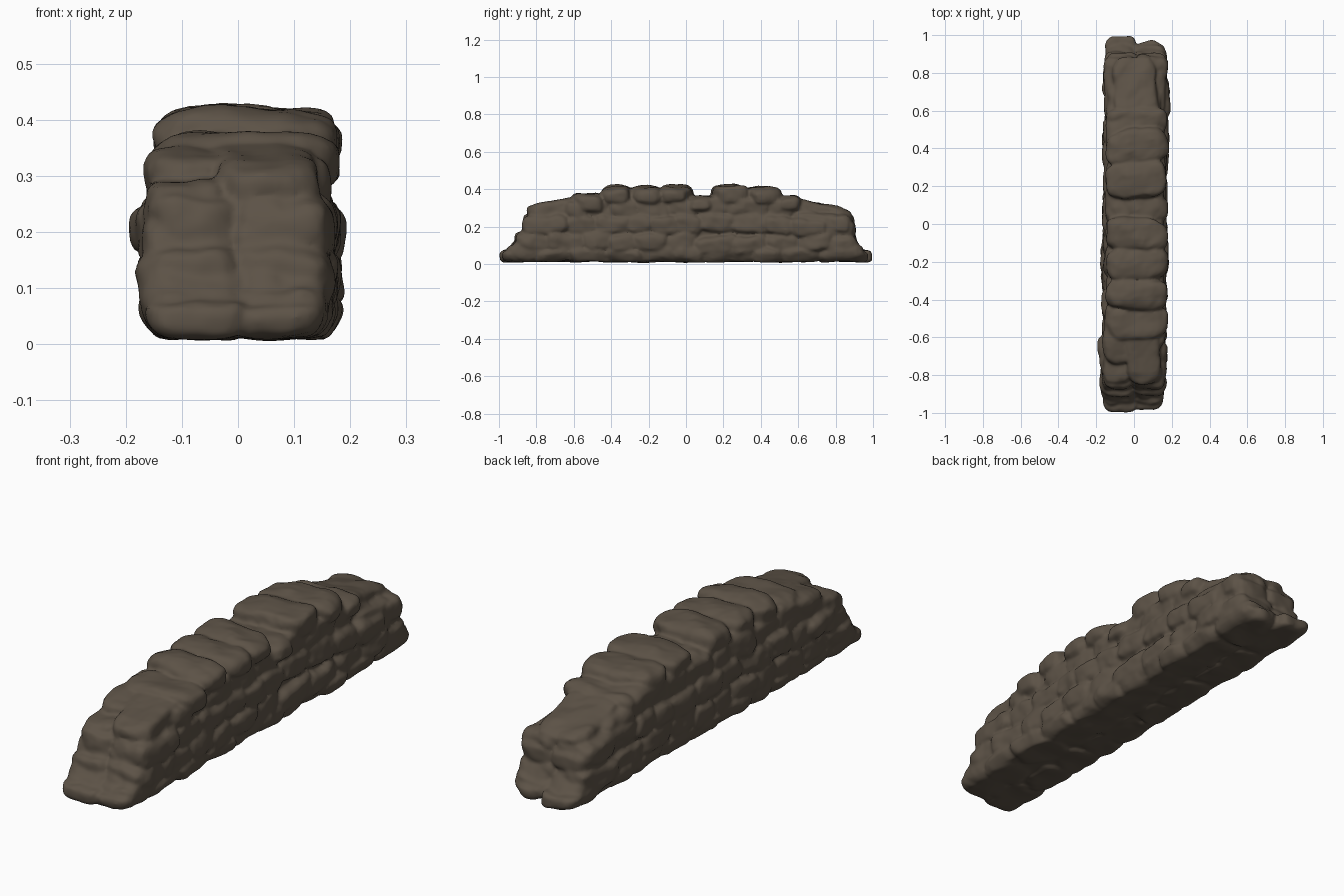
import bpy, bmesh, math, random
from mathutils import Vector, Euler, noise

if "Cube" in bpy.data.objects:
    bpy.data.objects.remove(bpy.data.objects["Cube"])

random.seed(11)
mat = bpy.data.materials.new("brown grey stone")
mat.diffuse_color = (0.108, 0.085, 0.062, 1)
mat.use_nodes = True
mat.node_tree.nodes["Principled BSDF"].inputs["Base Color"].default_value = mat.diffuse_color
wall = bmesh.new()          # all stones are gathered here, then fused


def stone(x, y, z, rot=(0, 0, 0), power=4.0, rough=0.014, lean=0):
    """Rounded, lumpy block filling the ranges x, y, z; lean shears y by height."""
    lo, hi = Vector((x[0], y[0], z[0])), Vector((x[1], y[1], z[1]))
    mid, half = (lo + hi) / 2, (hi - lo) / 2
    turn = Euler([math.radians(a) for a in rot]).to_matrix()
    seed = Vector([random.uniform(-50, 50) for _ in range(3)])
    bm = bmesh.new()
    bmesh.ops.create_cube(bm, size=2)
    bmesh.ops.subdivide_edges(bm, edges=bm.edges[:], cuts=7, use_grid_fill=True)
    for v in bm.verts:
        c = v.co / sum(abs(a) ** power for a in v.co) ** (1 / power)
        p = Vector((c.x * half.x, c.y * half.y, c.z * half.z))
        p.y += lean * p.z
        p += noise.noise_vector(p * 11 + seed) * rough
        p += noise.noise_vector(p * 28 + seed) * rough * 0.4
        v.co = mid + turn @ p
        # Underside: tucked in at the foot and slightly uneven
        low = max(0, 0.065 - v.co.z) / 0.065
        v.co.x *= 1 - 0.17 * min(low, 1) ** 1.5
        v.co.z = max(v.co.z, 0.011 + 0.009 * noise.noise(v.co * 9))
    me = bpy.data.meshes.new("stone_tmp")
    bm.to_mesh(me)
    bm.free()
    wall.from_mesh(me)
    bpy.data.meshes.remove(me)


# Solid rubble core filling the gaps between stones
profile = [(-0.93, 0.02), (-0.88, 0.12), (-0.8, 0.24), (-0.62, 0.31), (-0.4, 0.335), (0.45, 0.335),
           (0.62, 0.3), (0.8, 0.24), (0.89, 0.12), (0.93, 0.02)]
rings = [[wall.verts.new((sx, y, z)) for y, z in profile] for sx in (-0.135, 0.14)]
for r in rings:
    wall.faces.new(r)
for i in range(len(profile)):
    j = (i + 1) % len(profile)
    wall.faces.new((rings[0][i], rings[0][j], rings[1][j], rings[1][i]))
bmesh.ops.recalc_face_normals(wall, faces=wall.faces[:])

# Face courses on both sides: bottom, top, front end, back end, outer offset
courses = [(0.0, 0.095, -0.93, 0.93, 0.002), (0.06, 0.17, -0.89, 0.89, 0.004),
           (0.155, 0.265, -0.85, 0.87, 0.004), (0.24, 0.355, -0.64, 0.56, -0.010)]
for ci, (z0, z1, start, end, off) in enumerate(courses):
    for side in (-1, 1):
        y = start
        while y < end - 0.02:
            w = random.uniform(0.11, 0.22)
            if end - (y + w) < 0.09:
                w = end - y
            mid = y + w / 2
            out = 0.170 + 0.008 * mid if side > 0 else 0.161 - 0.010 * mid
            o = side * (out + off + random.uniform(-0.006, 0.006))
            dz = random.uniform(-0.012, 0.012) if ci else random.uniform(0, 0.008)
            stone(sorted((o, -side * 0.01)), (y - 0.022, y + w + 0.022), (z0 + dz, z1 + dz),
                  (random.uniform(-8, 8), side * random.uniform(-4, 8), random.uniform(-4, 4)))
            y += w

# Stones of the front end, stepping up
stone((-0.168, 0.025), (-0.945, -0.72), (0.012, 0.172), lean=0.75)
stone((0.0, 0.16), (-0.935, -0.72), (0.012, 0.17), lean=0.75)
stone((-0.165, 0.02), (-0.998, -0.8), (0.008, 0.075))
stone((0.0, 0.156), (-0.982, -0.8), (0.012, 0.075))
stone((-0.175, 0.0), (-0.875, -0.68), (0.14, 0.225), lean=0.3)
stone((-0.02, 0.16), (-0.875, -0.68), (0.14, 0.235), lean=0.3)
stone((-0.16, -0.02), (-0.845, -0.6), (0.2, 0.3), (6, 0, 0))
stone((-0.045, 0.14), (-0.858, -0.53), (0.23, 0.345), (11, 0, 3))
stone((-0.158, 0.0), (-0.74, -0.42), (0.25, 0.352), (6, 0, 0))
stone((-0.188, -0.02), (-0.78, -0.58), (0.16, 0.25))

# Stones of the back end
stone((-0.15, 0.02), (0.72, 0.94), (0.012, 0.16), lean=-0.75)
stone((0.01, 0.18), (0.72, 0.935), (0.03, 0.16), lean=-0.6)
stone((-0.15, 0.01), (0.8, 0.996), (0.008, 0.075))
stone((0.01, 0.15), (0.8, 0.966), (0.012, 0.08))
stone((-0.15, 0.03), (0.68, 0.908), (0.14, 0.235), (-5, 0, 0))
stone((0.01, 0.175), (0.68, 0.908), (0.14, 0.235), (-5, 0, 0))
stone((-0.11, 0.125), (0.52, 0.89), (0.225, 0.327), (-12, 0, 4))
stone((-0.145, 0.0), (0.5, 0.74), (0.23, 0.32), (-9, 0, 0))
stone((0.02, 0.17), (0.58, 0.84), (0.19, 0.275), (-7, 0, 0))

# Cap stones laid across the top: y start, y end, bottom, top, twist
for y0, y1, z0, z1, twist in [(-0.62, -0.42, 0.26, 0.38, 3), (-0.455, -0.285, 0.305, 0.42, -2),
                              (-0.3, -0.12, 0.305, 0.42, 2), (-0.148, 0.038, 0.31, 0.424, -6),
                              (0.0, 0.16, 0.27, 0.363, 0), (0.135, 0.338, 0.305, 0.426, 4),
                              (0.315, 0.505, 0.305, 0.413, 7), (0.47, 0.62, 0.27, 0.366, 3)]:
    stone((-0.15, 0.178), (y0, y1), (z0, z1), (0, random.uniform(-2, 2), twist), 3.2, 0.013)

me = bpy.data.meshes.new("dry_stone_wall")
wall.to_mesh(me)
wall.free()
me.materials.append(mat)
ob = bpy.data.objects.new("dry_stone_wall", me)
bpy.context.collection.objects.link(ob)

# Fuse the stones into one weathered skin with soft joints
fuse = ob.modifiers.new("fuse", 'REMESH')
fuse.mode = 'VOXEL'
fuse.voxel_size = 0.008
fuse.use_smooth_shade = True
soft = ob.modifiers.new("soft", 'SMOOTH')
soft.factor = 0.5
soft.iterations = 3
